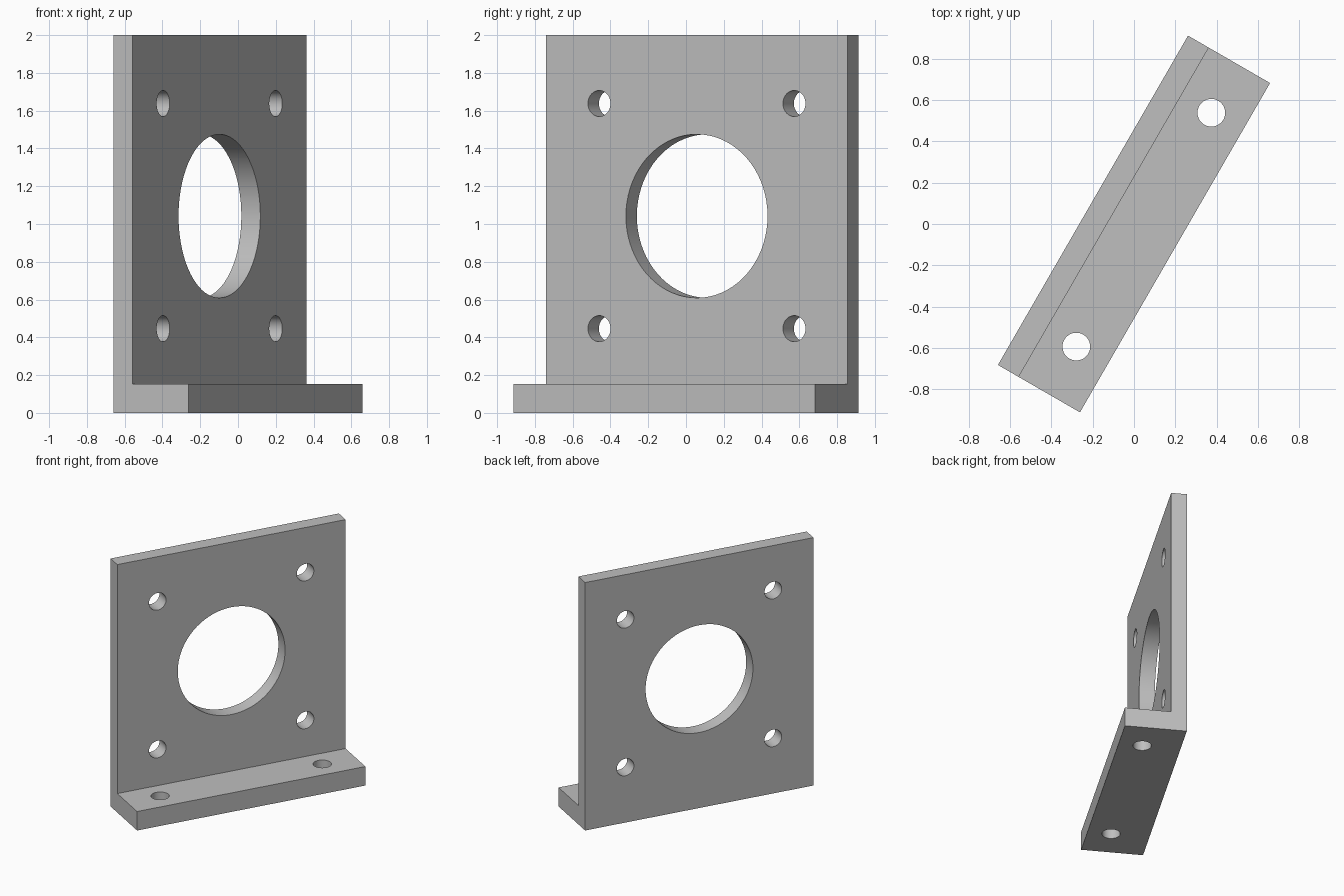
import bpy, bmesh, math
from mathutils import Matrix, Vector

cube = bpy.data.objects.get("Cube")
if cube:
    bpy.data.objects.remove(cube, do_unlink=True)

LENGTH, DEPTH, HEIGHT = 1.842, 0.459, 2.0
WALL, FOOT = 0.116, 0.153
BACK, FRONT = DEPTH / 2, -DEPTH / 2
WALL_FACE = BACK - WALL
BORE_Z, BOLT = 1.042, 0.596

grey = bpy.data.materials.new("light grey metal")
grey.use_nodes = True
colour = (0.52, 0.52, 0.52, 1)
grey.diffuse_color = colour
grey.node_tree.nodes["Principled BSDF"].inputs["Base Color"].default_value = colour


def make_object(name, bm):
    bmesh.ops.recalc_face_normals(bm, faces=bm.faces[:])
    mesh = bpy.data.meshes.new(name)
    bm.to_mesh(mesh)
    bm.free()
    mesh.materials.append(grey)
    obj = bpy.data.objects.new(name, mesh)
    bpy.context.collection.objects.link(obj)
    return obj


def add_drill(bm, centre, radius, length, across=False):
    turn = Matrix.Rotation(math.pi / 2, 4, "X") if across else Matrix()
    bmesh.ops.create_cone(bm, cap_ends=True, segments=72, radius1=radius,
                          radius2=radius, depth=length,
                          matrix=Matrix.Translation(centre) @ turn)


# L-shaped profile extruded along the bracket's length
bm = bmesh.new()
profile = [(FRONT, 0), (BACK, 0), (BACK, HEIGHT), (WALL_FACE, HEIGHT),
           (WALL_FACE, FOOT), (FRONT, FOOT)]
end = bm.faces.new([bm.verts.new((-LENGTH / 2, y, z)) for y, z in profile])
side = bmesh.ops.extrude_face_region(bm, geom=[end])["geom"]
bmesh.ops.translate(bm, vec=Vector((LENGTH, 0, 0)),
                    verts=[v for v in side if isinstance(v, bmesh.types.BMVert)])
bracket = make_object("angle_bracket", bm)

# Central bore, four wall bolt holes, two foot bolt holes
bm = bmesh.new()
wall_mid = BACK - WALL / 2
add_drill(bm, (0, wall_mid, BORE_Z), 0.433, WALL * 2, True)
for sx in (-1, 1):
    for sz in (-1, 1):
        add_drill(bm, (sx * BOLT, wall_mid, BORE_Z + sz * BOLT), 0.069, WALL * 2, True)
    add_drill(bm, (sx * 0.654, -0.055, FOOT / 2), 0.067, FOOT * 2)
drills = make_object("hole_cutters", bm)
drills.hide_render = True

# Cut the holes, then discard the cutters
cut = bracket.modifiers.new("holes", "BOOLEAN")
cut.operation = "DIFFERENCE"
cut.solver = "EXACT"
cut.object = drills
bpy.ops.object.select_all(action="DESELECT")
bracket.select_set(True)
bpy.context.view_layer.objects.active = bracket
bpy.ops.object.modifier_apply(modifier=cut.name)
bpy.data.objects.remove(drills, do_unlink=True)
bpy.ops.object.shade_smooth_by_angle(angle=math.radians(30))

# The bracket stands turned about the vertical axis
bracket.rotation_euler.z = math.radians(60)
